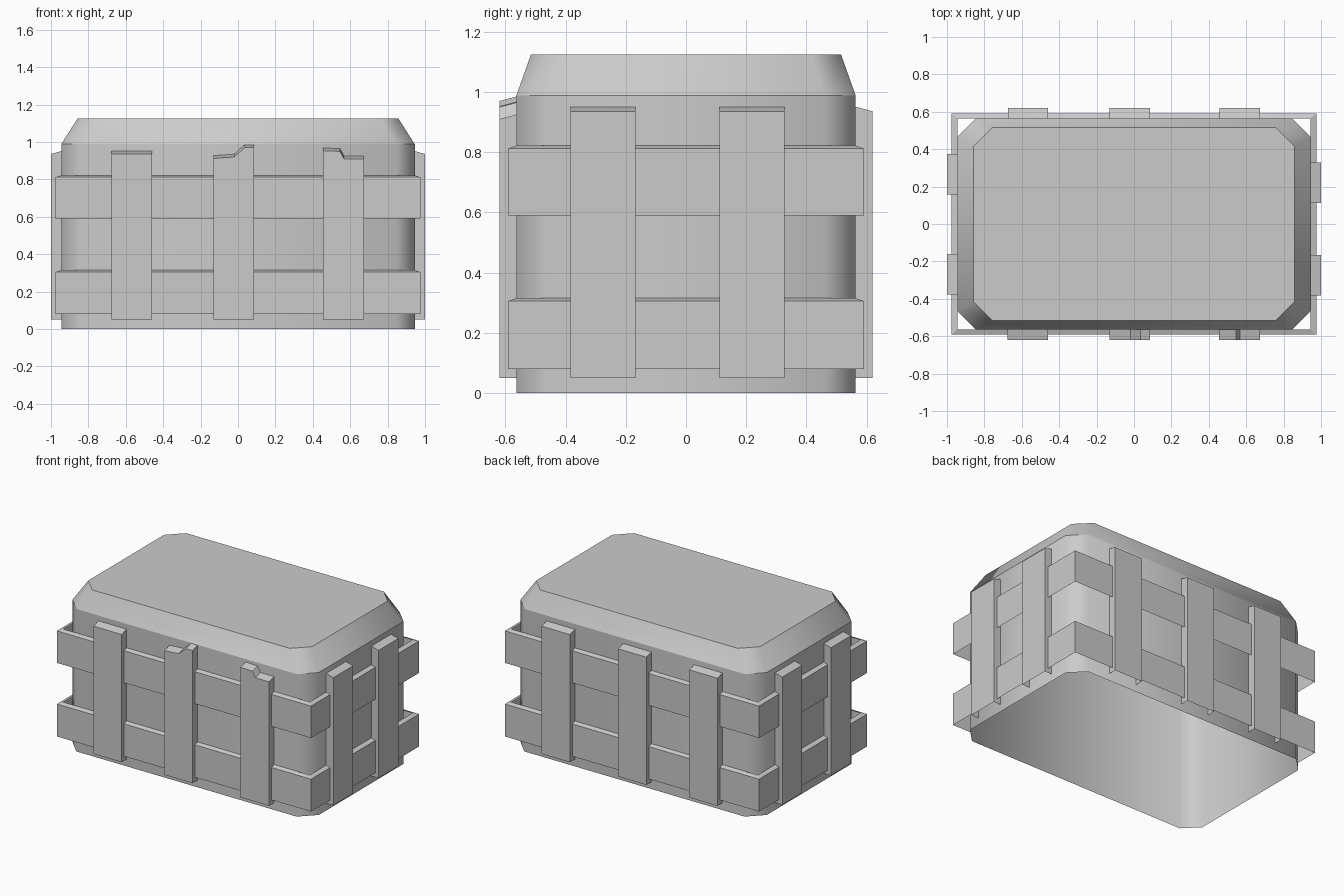
import bpy, bmesh, math
from mathutils import Matrix, Vector

cube = bpy.data.objects.get("Cube")
if cube:
    bpy.data.objects.remove(cube, do_unlink=True)

GREY = (0.6, 0.6, 0.6, 1)
grey = bpy.data.materials.new("plain_grey")
grey.use_nodes = True
grey.diffuse_color = GREY
grey.node_tree.nodes["Principled BSDF"].inputs["Base Color"].default_value = GREY

BODY_X, BODY_Y = 0.945, 0.564
BAND_X, BAND_Y = 0.975, 0.592
POST_X, POST_Y = 1.0, 0.62
CUT = 0.1


def finish(name, bm):
    mesh = bpy.data.meshes.new(name)
    bm.to_mesh(mesh)
    bm.free()
    mesh.materials.append(grey)
    obj = bpy.data.objects.new(name, mesh)
    bpy.context.collection.objects.link(obj)
    return obj


def rectangle(x, y, z):
    return [(x, y, z), (-x, y, z), (-x, -y, z), (x, -y, z)]


def octagon(x, y, z):
    a, b = x - CUT, y - CUT
    return [(x, b, z), (a, y, z), (-a, y, z), (-x, b, z),
            (-x, -b, z), (-a, -y, z), (a, -y, z), (x, -b, z)]


def loft(bm, loops):
    """Skin a stack of closed loops and return the rings of vertices."""
    rings = [[bm.verts.new(p) for p in loop] for loop in loops]
    for low, high in zip(rings, rings[1:]):
        n = len(low)
        for i in range(n):
            j = (i + 1) % n
            bm.faces.new((low[i], low[j], high[j], high[i]))
    return rings


# Body: open-bottomed shell with cut corners and a sloping shoulder
bm = bmesh.new()
rings = loft(bm, [octagon(BODY_X, BODY_Y, 0), octagon(BODY_X, BODY_Y, 0.988),
                  octagon(0.858, 0.515, 1.125)])
bm.faces.new(rings[-1])
for face in bm.faces:
    face.smooth = True
for edge in bm.edges:
    a, b = edge.verts
    edge.smooth = abs(a.co.z - b.co.z) > 0.01
finish("crate_body", bm)

# Horizontal bands: rectangular hoops with a narrow sloping upper lip
for name, low, high in (("lower_band", 0.08, 0.305), ("upper_band", 0.59, 0.812)):
    bm = bmesh.new()
    loft(bm, [rectangle(BAND_X, BAND_Y, low), rectangle(BAND_X, BAND_Y, high),
              rectangle(BODY_X, BODY_Y, high + 0.01)])
    finish(name, bm)


def post(name, top, outer, inner, turn):
    """Upright plank: top is its upper outline, seen from outside, left to right."""
    bm = bmesh.new()
    outline = [(top[0][0], 0.05)] + top + [(top[-1][0], 0.05)]
    front = [bm.verts.new((u, -outer, z)) for u, z in outline]
    back = [bm.verts.new((u, -inner, z + (0.015 if z > 0.1 else 0))) for u, z in outline]
    bm.faces.new(front[::-1])
    for i in range(len(outline) - 1):
        bm.faces.new((front[i], front[i + 1], back[i + 1], back[i]))
    bm.transform(Matrix.Rotation(math.radians(turn), 4, "Z"))
    finish(name, bm)


def plain(centre):
    return [(centre - 0.108, 0.936), (centre + 0.108, 0.936)]


# Long sides: one whole and two broken planks in front, three whole behind
broken_middle = [(-0.13, 0.912), (-0.02, 0.92), (0.035, 0.97), (0.085, 0.97)]
broken_end = [(0.455, 0.953), (0.545, 0.95), (0.567, 0.91), (0.673, 0.91)]
post("front_post_right", plain(-0.567), POST_Y, BODY_Y, 0)
post("front_post_middle", broken_middle, POST_Y, BODY_Y, 0)
post("front_post_left", broken_end, POST_Y, BODY_Y, 0)
for name, x in (("right", -0.567), ("middle", -0.022), ("left", 0.565)):
    post("back_post_" + name, plain(-x), POST_Y, BODY_Y, 180)

# Short sides: two whole planks each
for name, y in (("front", -0.275), ("back", 0.22)):
    post("left_post_" + name, plain(y), POST_X, BODY_X, 90)
for name, y in (("front", -0.268), ("back", 0.265)):
    post("right_post_" + name, plain(-y), POST_X, BODY_X, -90)
